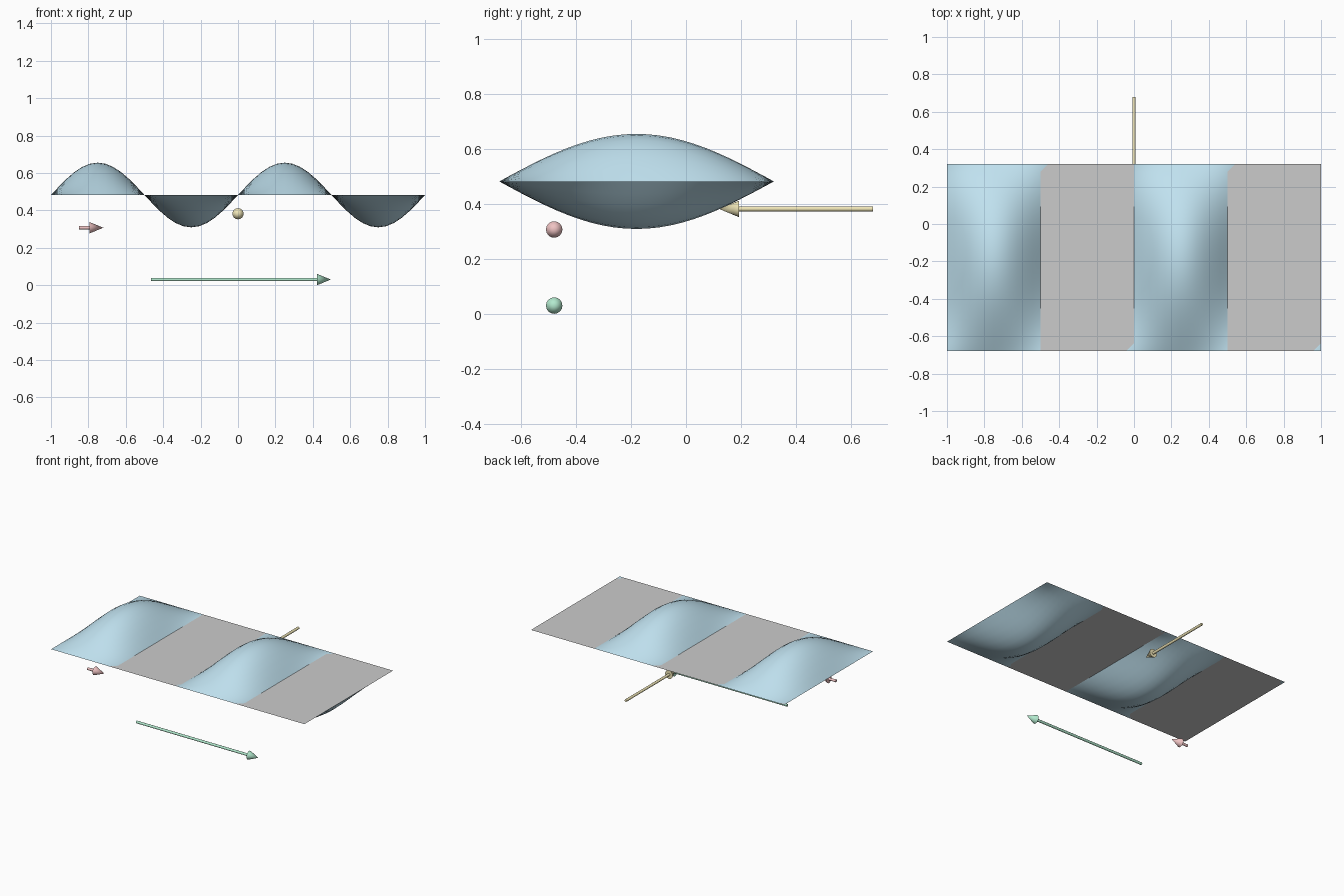
import bpy, bmesh, math
from mathutils import Vector

if "Cube" in bpy.data.objects:
    bpy.data.objects.remove(bpy.data.objects["Cube"])

LEVEL = 0.482      # height of the rest plane
AMP = 0.173        # wave amplitude
Y0, Y1 = -0.68, 0.32
NX, NY = 48, 24


def colour(obj, name, rgb):
    mat = bpy.data.materials.new(name)
    mat.diffuse_color = (*rgb, 1)
    mat.use_nodes = True
    mat.node_tree.nodes["Principled BSDF"].inputs["Base Color"].default_value = mat.diffuse_color
    obj.data.materials.append(mat)


def add_object(name, bm):
    mesh = bpy.data.meshes.new(name)
    bm.to_mesh(mesh)
    bm.free()
    obj = bpy.data.objects.new(name, mesh)
    bpy.context.collection.objects.link(obj)
    return obj


def smooth(obj, angle):
    bpy.ops.object.select_all(action='DESELECT')
    obj.select_set(True)
    bpy.context.view_layer.objects.active = obj
    bpy.ops.object.shade_smooth_by_angle(angle=math.radians(angle))


# Wave sheet: standing wave, two periods along x, half a period along y
bm = bmesh.new()
grid = []
for j in range(NY + 1):
    v = j / NY
    row = []
    for i in range(NX + 1):
        x = -1 + 2 * i / NX
        z = LEVEL + AMP * math.sin(2 * math.pi * x) * math.sin(math.pi * v)
        row.append(bm.verts.new((x, Y0 + (Y1 - Y0) * v, z)))
    grid.append(row)
for j in range(NY):
    for i in range(NX):
        a, b = grid[j][i], grid[j][i + 1]
        c, d = grid[j + 1][i + 1], grid[j + 1][i]
        bm.faces.new((a, b, c))
        bm.faces.new((a, c, d))
wave = add_object("wave_sheet", bm)
colour(wave, "wave_blue", (0.53, 0.76, 0.87))
smooth(wave, 40)

# Flat rest plane through the wave
bm = bmesh.new()
bm.faces.new([bm.verts.new((x, y, LEVEL))
              for x, y in ((-1, Y0), (1, Y0), (1, Y1), (-1, Y1))])
add_object("rest_plane", bm)


# Arrow: closed profile spun around its axis, then aimed from tail to tip
def arrow(name, tail, tip, rgb, sides=16, shaft_r=0.009, head_r=0.03, head_len=0.073):
    tail, tip = Vector(tail), Vector(tip)
    length = (tip - tail).length
    neck = length - head_len
    bm = bmesh.new()
    profile = [(0, 0), (shaft_r, 0), (shaft_r, neck), (head_r, neck), (0, length)]
    verts = [bm.verts.new((r, 0, h)) for r, h in profile]
    edges = [bm.edges.new(pair) for pair in zip(verts, verts[1:])]
    bmesh.ops.spin(bm, geom=verts + edges, cent=(0, 0, 0), axis=(0, 0, 1),
                   angle=math.tau, steps=sides)
    bmesh.ops.remove_doubles(bm, verts=bm.verts, dist=1e-5)
    bmesh.ops.recalc_face_normals(bm, faces=bm.faces)
    obj = add_object(name, bm)
    obj.rotation_euler = (tip - tail).to_track_quat('Z', 'Y').to_euler()
    obj.location = tail
    colour(obj, name + "_colour", rgb)
    smooth(obj, 35)


arrow("short_arrow", (-0.85, -0.48, 0.307), (-0.72, -0.48, 0.307), (0.87, 0.55, 0.55))
arrow("long_arrow", (-0.465, -0.48, 0.03), (0.496, -0.48, 0.03), (0.45, 0.82, 0.62))
arrow("side_arrow", (0, 0.68, 0.382), (0, 0.12, 0.382), (0.88, 0.80, 0.48))
